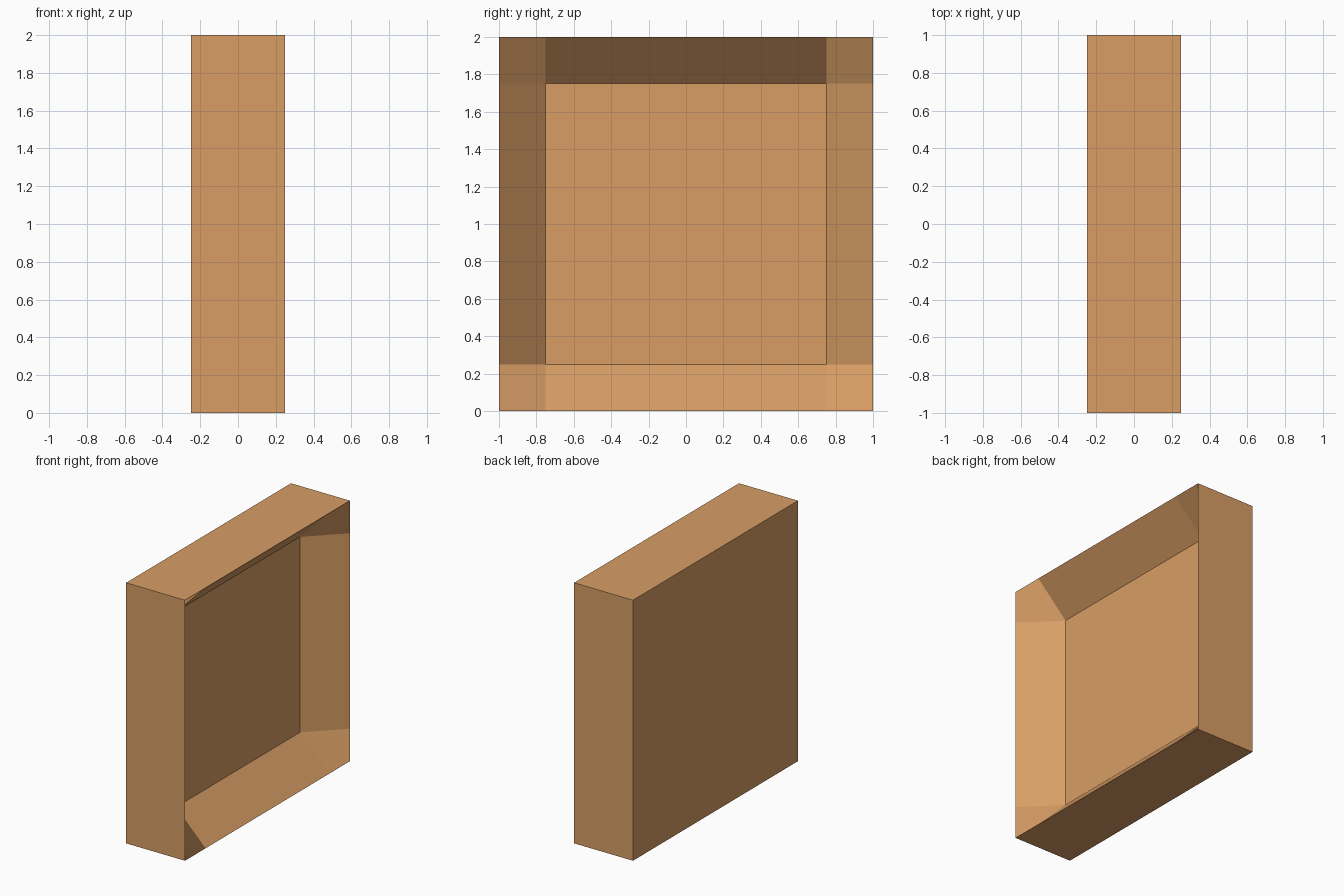
import bpy, bmesh

if "Cube" in bpy.data.objects:
    bpy.data.objects.remove(bpy.data.objects["Cube"])

STEPS = [-1.0, -0.75, 0.75, 1.0]      # rim and floor lines across y and z
RIM_X, FLOOR_X, BACK_X = 0.25, 0.0, -0.25

bm = bmesh.new()

# Recessed front: 4 x 4 points, the inner four sunk to the floor
def depth(i, j):
    return FLOOR_X if i in (1, 2) and j in (1, 2) else RIM_X

grid = [[bm.verts.new((depth(i, j), y, z + 1.0)) for j, z in enumerate(STEPS)]
        for i, y in enumerate(STEPS)]

for i in range(3):
    for j in range(3):
        quad = [grid[i][j], grid[i + 1][j], grid[i + 1][j + 1], grid[i][j + 1]]
        if {i, j} == {0, 2}:          # corner quads fold from floor to rim corner
            quad = quad[1:] + quad[:1]
        bm.faces.new(quad)

# Outer walls: pull the rim straight back
rim = [e for e in bm.edges if e.is_boundary]
walls = bmesh.ops.extrude_edge_only(bm, edges=rim)["geom"]
for v in walls:
    if isinstance(v, bmesh.types.BMVert):
        v.co.x = BACK_X

# Flat back panel
back = [e for e in bm.edges if e.is_boundary]
bmesh.ops.contextual_create(bm, geom=back)
bmesh.ops.recalc_face_normals(bm, faces=bm.faces[:])

mesh = bpy.data.meshes.new("recessed_panel")
bm.to_mesh(mesh)
bm.free()
panel = bpy.data.objects.new("recessed_panel", mesh)
bpy.context.collection.objects.link(panel)

# Tan material
tan = bpy.data.materials.new("tan")
tan.diffuse_color = (0.69, 0.34, 0.13, 1.0)
tan.use_nodes = True
tan.node_tree.nodes["Principled BSDF"].inputs["Base Color"].default_value = tan.diffuse_color
mesh.materials.append(tan)
